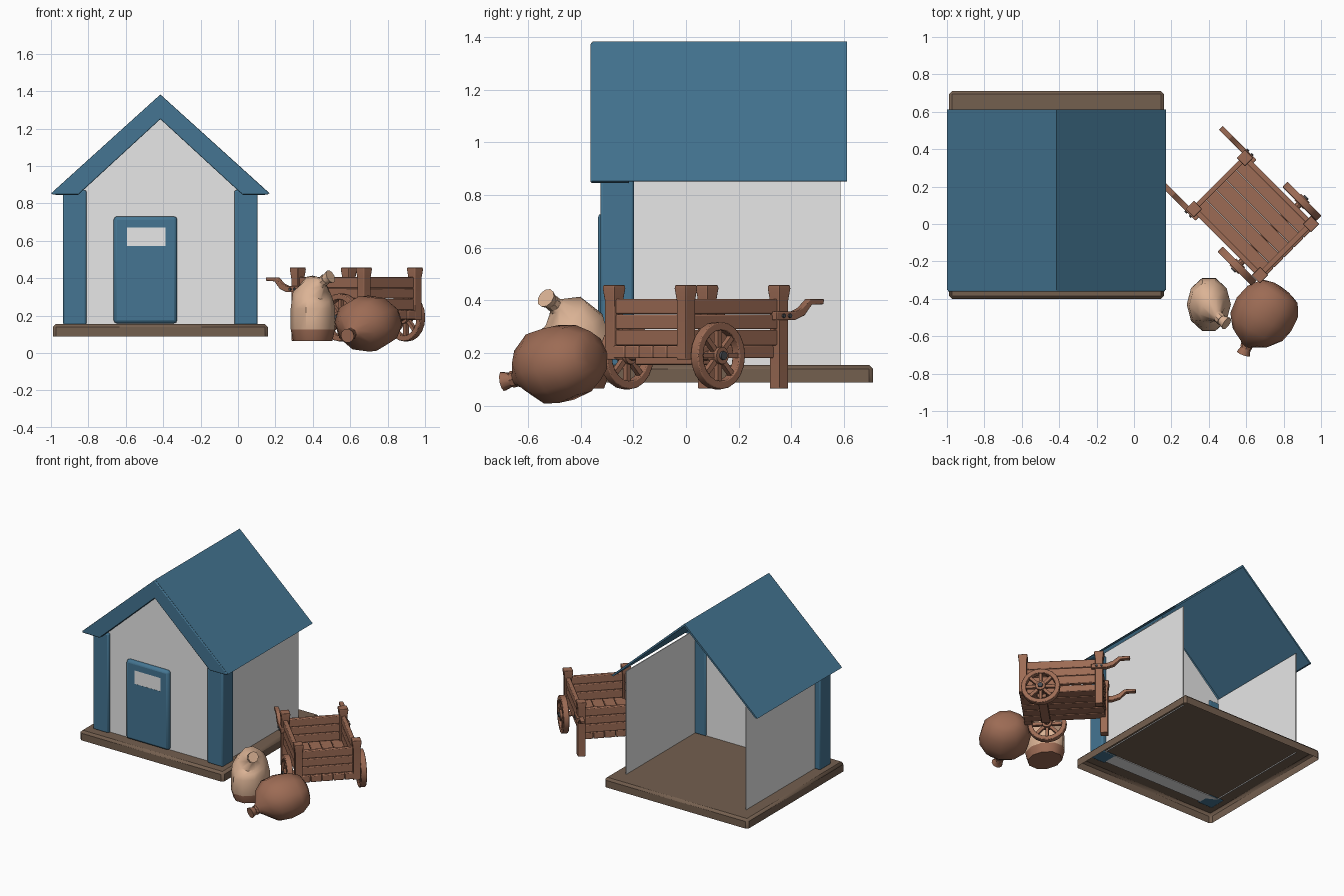
import bpy, bmesh, math
from mathutils import Vector, Matrix

if "Cube" in bpy.data.objects:
    bpy.data.objects.remove(bpy.data.objects["Cube"])


def mat(name, r, g, b):
    m = bpy.data.materials.new(name)
    m.diffuse_color = (r, g, b, 1)
    m.use_nodes = True
    m.node_tree.nodes["Principled BSDF"].inputs["Base Color"].default_value = m.diffuse_color
    return m


BLUE = mat("blue paint", 0.058, 0.178, 0.287)
WALL = mat("pale wall", 0.80, 0.80, 0.80)
EARTH = mat("brown base", 0.175, 0.115, 0.078)
WOOD = mat("red brown wood", 0.335, 0.148, 0.09)
CLOTH = mat("pale cloth", 0.71, 0.45, 0.30)
METAL = mat("dark metal", 0.07, 0.075, 0.085)

CART = Matrix.Translation((0.633, 0.04, 0)) @ Matrix.Rotation(math.radians(-45), 4, 'Z')


def finish(name, bm, material, bevel=0, matrix=None, segments=2):
    bmesh.ops.recalc_face_normals(bm, faces=bm.faces)
    me = bpy.data.meshes.new(name)
    bm.to_mesh(me)
    bm.free()
    me.materials.append(material)
    ob = bpy.data.objects.new(name, me)
    bpy.context.collection.objects.link(ob)
    if matrix:
        ob.matrix_world = matrix
    if bevel:
        mod = ob.modifiers.new("bevel", 'BEVEL')
        mod.width, mod.segments, mod.limit_method = bevel, segments, 'ANGLE'
    return ob


def box(name, lo, hi, material, bevel=0, matrix=None, open_bottom=False, segments=2):
    bm = bmesh.new()
    bmesh.ops.create_cube(bm, size=1)
    for v in bm.verts:
        v.co = Vector([(a + b) / 2 + c * (b - a) for a, b, c in zip(lo, hi, v.co)])
    if open_bottom:
        low = min(bm.faces, key=lambda f: f.calc_center_median().z)
        bmesh.ops.delete(bm, geom=[low], context='FACES_ONLY')
    return finish(name, bm, material, bevel, matrix, segments)


def prism(name, pts, y0, y1, material, bevel=0, matrix=None):
    """Extrude an x-z outline along y."""
    bm = bmesh.new()
    f = bm.faces.new([bm.verts.new((x, y0, z)) for x, z in pts])
    ext = bmesh.ops.extrude_face_region(bm, geom=[f])['geom']
    bmesh.ops.translate(bm, vec=(0, y1 - y0, 0),
                        verts=[g for g in ext if isinstance(g, bmesh.types.BMVert)])
    bm.faces.new([v for v in f.verts]) if not f.is_valid else None
    return finish(name, bm, material, bevel, matrix)


def loft(name, rings, sides, material, phase=0, bevel=0, matrix=None):
    """Skin elliptical rings (x, y, z, width radius, height radius)."""
    bm = bmesh.new()
    cs = [Vector(r[:3]) for r in rings]
    loops = []
    for i, r in enumerate(rings):
        t = (cs[min(i + 1, len(cs) - 1)] - cs[max(i - 1, 0)]).normalized()
        a = Vector((1, 0, 0))
        a = (a - t * t.dot(a)).normalized()
        b = t.cross(a)
        loops.append([bm.verts.new(cs[i] + a * r[3] * math.cos(k) + b * r[4] * math.sin(k))
                      for k in (phase + math.tau * j / sides for j in range(sides))])
    for p, q in zip(loops, loops[1:]):
        for j in range(sides):
            bm.faces.new((p[j], p[(j + 1) % sides], q[(j + 1) % sides], q[j]))
    bm.faces.new(loops[0])
    bm.faces.new(loops[-1])
    return finish(name, bm, material, bevel, matrix)


def disc(name, c, radius, depth, material, sides=12):
    """Cylinder lying along the cart's width."""
    bm = bmesh.new()
    m = Matrix.Translation(c) @ Matrix.Rotation(math.pi / 2, 4, 'X')
    bmesh.ops.create_cone(bm, cap_ends=True, segments=sides, radius1=radius,
                          radius2=radius, depth=depth, matrix=m)
    return finish(name, bm, material, 0, CART)


# House: hollow base, walls, open back
box("base", (-0.99, -0.40, 0.088), (0.16, 0.71, 0.155), EARTH, 0.016, None, True, 1)
CX = -0.415
prism("front_wall", [(-0.89, 0.15), (0.07, 0.15), (0.07, 0.90), (CX, 1.345), (-0.89, 0.90)],
      -0.305, -0.205, WALL)
for side, x in (("left", -0.89), ("right", 0.07)):
    box(side + "_wall", (x - 0.003, -0.27, 0.15), (x + 0.003, 0.587, 0.90), WALL)
for side, x in (("left", -0.935), ("right", -0.02)):
    box(side + "_post", (x, -0.325, 0.15), (x + 0.125, -0.198, 0.87), BLUE, 0.010)

# Roof: thin sheet over a thick front gable trim
prism("roof_sheet", [(CX - 0.585, 0.853), (CX, 1.382), (CX + 0.585, 0.853), (CX + 0.57, 0.85),
                     (CX, 1.364), (CX - 0.57, 0.85)], -0.354, 0.612, BLUE)
prism("roof_trim", [(CX - 0.582, 0.854), (CX, 1.380), (CX + 0.582, 0.854), (CX + 0.575, 0.846),
                    (CX + 0.44, 0.845), (CX, 1.25), (CX - 0.44, 0.845), (CX - 0.575, 0.846)],
      -0.362, -0.215, BLUE, 0.006)

# Door with a shallow window
door = box("door", (-0.665, -0.335, 0.158), (-0.325, -0.290, 0.73), BLUE, 0.018)
cutter = box("window_cutter", (-0.593, -0.5, 0.573), (-0.387, -0.329, 0.67), BLUE)
cutter.hide_render = True
cutter.hide_viewport = True
cut = door.modifiers.new("window", 'BOOLEAN')
cut.operation, cut.object, cut.solver = 'DIFFERENCE', cutter, 'EXACT'
box("door_window", (-0.593, -0.334, 0.573), (-0.387, -0.328, 0.67), WALL)

# Cart box: floor slats, side and end planks
for i in range(5):
    v = -0.188 + i * 0.0755
    box("floor_slat", (-0.26, v, 0.18), (0.275, v + 0.0735, 0.228), WOOD, 0.005, CART)
for z0, z1 in ((0.229, 0.288), (0.290, 0.346), (0.348, 0.405)):
    for s in (-1, 1):
        box("side_plank", (-0.25, s * 0.193 - 0.014, z0), (0.25, s * 0.193 + 0.014, z1),
            WOOD, 0.005, CART)
        box("end_plank", (s * 0.25 - 0.014, -0.19, z0), (s * 0.25 + 0.014, 0.19, z1),
            WOOD, 0.005, CART)

# Corner posts with flared tops; rear ones are legs
for u, bottom in ((-0.25, 0.065), (0.25, 0.175)):
    for v in (-0.193, 0.193):
        loft("corner_post", [(u, v, bottom, 0.036, 0.036), (u, v, 0.40, 0.036, 0.036),
                             (u, v, 0.445, 0.044, 0.044), (u, v, 0.457, 0.042, 0.042)],
             4, WOOD, math.pi / 4, 0.003, CART)

# Handles with bolts
for s in (-1, 1):
    prism("handle", [(-0.20, 0.325), (-0.30, 0.325), (-0.35, 0.342), (-0.39, 0.383),
                     (-0.452, 0.385), (-0.455, 0.404), (-0.38, 0.404), (-0.34, 0.372),
                     (-0.30, 0.357), (-0.20, 0.357)],
          s * 0.216 - 0.015, s * 0.216 + 0.015, WOOD, 0.003, CART)
    for u in (-0.235, -0.268):
        disc("handle_bolt", (u, s * 0.231, 0.341), 0.008, 0.014, METAL, 8)

# Axle and spoked wheels
U, Z = 0.13, 0.19
disc("axle", (U, 0, Z), 0.018, 0.50, WOOD, 8)
box("axle_beam", (U - 0.03, -0.17, 0.155), (U + 0.03, 0.17, 0.19), WOOD, 0.004, CART)
for s in (-1, 1):
    V = s * 0.245
    bm = bmesh.new()
    n, loops = 20, []
    for r, d in ((0.128, -0.02), (0.128, 0.02), (0.097, 0.02), (0.097, -0.02)):
        loops.append([bm.verts.new((U + r * math.cos(math.tau * j / n), V + d,
                                    Z + r * math.sin(math.tau * j / n))) for j in range(n)])
    for k in range(4):
        p, q = loops[k], loops[(k + 1) % 4]
        for j in range(n):
            bm.faces.new((p[j], p[(j + 1) % n], q[(j + 1) % n], q[j]))
    finish("wheel_rim", bm, WOOD, 0.004, CART)
    for k in range(4):
        m = CART @ Matrix.Translation((U, V, Z)) @ Matrix.Rotation(k * math.pi / 4, 4, 'Y')
        box("wheel_spokes", (-0.10, -0.011, -0.010), (0.10, 0.011, 0.010), WOOD, 0, m)
    disc("wheel_hub", (U, V, Z), 0.033, 0.05, WOOD)
    disc("hub_cap", (U, V + s * 0.027, Z), 0.017, 0.014, METAL, 10)

# Upright pale sack with a brown bottom
sack = loft("pale_sack", [(0.40, -0.43, 0.065, 0.105, 0.125), (0.40, -0.43, 0.125, 0.118, 0.148),
                          (0.40, -0.43, 0.24, 0.118, 0.146), (0.40, -0.435, 0.31, 0.108, 0.130),
                          (0.42, -0.46, 0.350, 0.078, 0.09), (0.445, -0.49, 0.376, 0.032, 0.034),
                          (0.462, -0.508, 0.390, 0.022, 0.024), (0.495, -0.532, 0.409, 0.036, 0.038)],
            10, CLOTH)
sack.data.materials.append(WOOD)
for p in sack.data.polygons:
    p.material_index = 1 if p.center.z < 0.12 else 0

# Brown sack lying on its side
loft("brown_sack", [(0.788, -0.345, 0.190, 0.06, 0.05), (0.776, -0.362, 0.187, 0.118, 0.098),
                    (0.742, -0.415, 0.174, 0.160, 0.136), (0.695, -0.483, 0.158, 0.172, 0.152),
                    (0.655, -0.55, 0.145, 0.160, 0.143), (0.628, -0.60, 0.127, 0.112, 0.10),
                    (0.610, -0.635, 0.107, 0.045, 0.042),
                    (0.60, -0.655, 0.10, 0.024, 0.024), (0.585, -0.695, 0.092, 0.038, 0.038)],
     10, WOOD)

# Ties around the sack necks
loft("pale_sack_tie", [(0.454, -0.5, 0.383, 0.03, 0.03), (0.468, -0.513, 0.395, 0.03, 0.03)], 8, CLOTH)
loft("brown_sack_tie", [(0.604, -0.647, 0.103, 0.032, 0.032), (0.597, -0.662, 0.099, 0.032, 0.032)],
     8, WOOD)

# Smooth shading with sharp edges kept
bpy.ops.object.select_all(action='DESELECT')
for ob in bpy.context.collection.objects:
    if ob.type == 'MESH' and ob is not cutter:
        ob.select_set(True)
bpy.context.view_layer.objects.active = door
bpy.ops.object.shade_smooth_by_angle(angle=math.radians(40))
